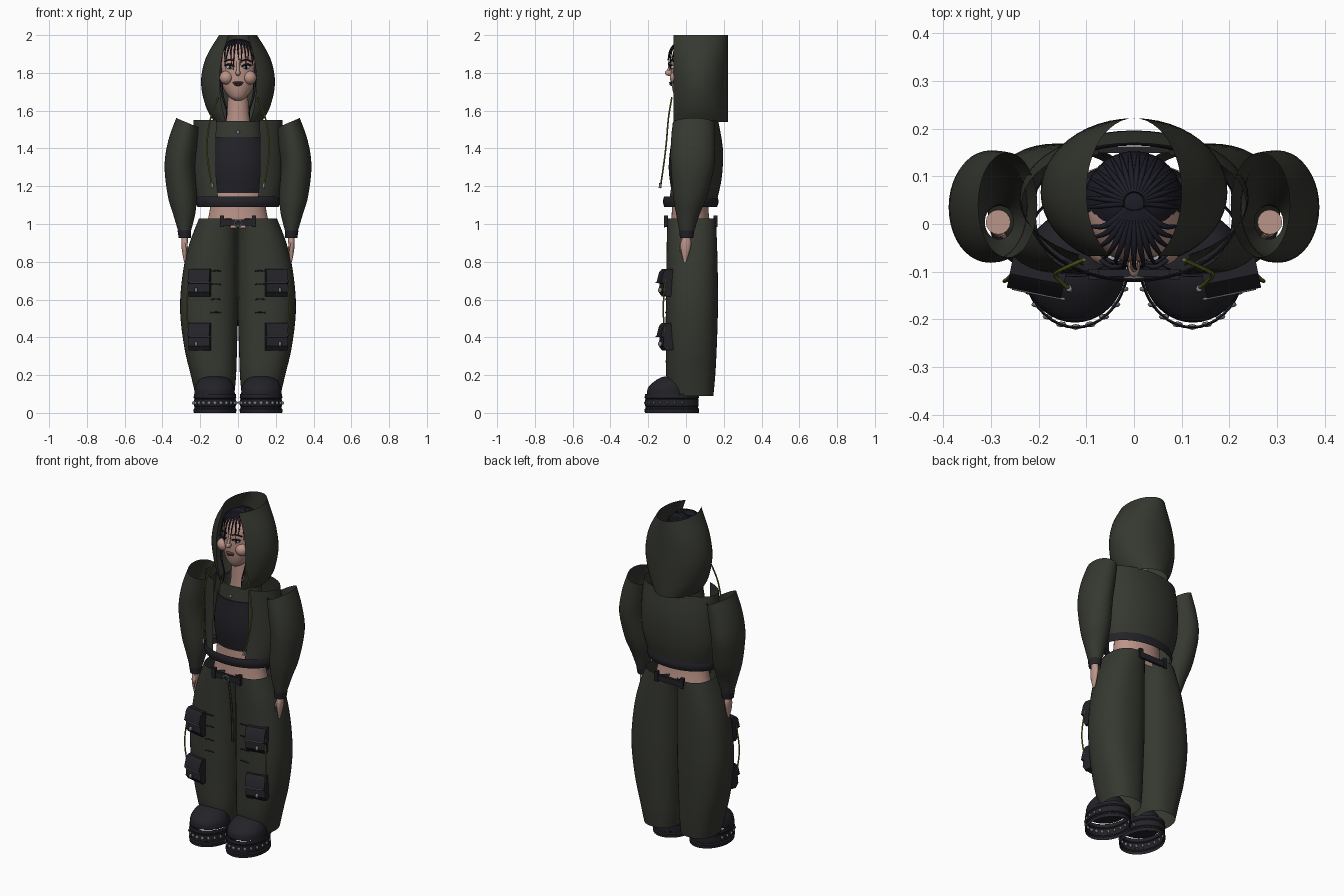
import bpy, math
from mathutils import Vector

if "Cube" in bpy.data.objects:
    bpy.data.objects.remove(bpy.data.objects["Cube"])

def mat(name, c):
    m = bpy.data.materials.new(name)
    m.diffuse_color = (*c, 1)
    m.use_nodes = True
    m.node_tree.nodes["Principled BSDF"].inputs["Base Color"].default_value = m.diffuse_color
    return m

OLIVE = mat("olive_cloth", (0.036, 0.039, 0.03))
DARK = mat("dark_cloth", (0.016, 0.016, 0.021))
HAIR = mat("hair", (0.012, 0.012, 0.02))
SKIN = mat("skin", (0.5, 0.3, 0.25))
LIP = mat("lips", (0.12, 0.05, 0.05))
CORD = mat("green_cord", (0.13, 0.15, 0.02))
METAL = mat("metal", (0.2, 0.2, 0.22))
WHITE = mat("eye_white", (0.6, 0.6, 0.6))

def mesh(name, verts, faces, m, angle=40):
    me = bpy.data.meshes.new(name)
    me.from_pydata(verts, [], faces)
    ob = bpy.data.objects.new(name, me)
    bpy.context.collection.objects.link(ob)
    me.materials.append(m)
    smooth(ob, angle)
    return ob

def smooth(ob, angle=40):
    bpy.ops.object.select_all(action='DESELECT')
    ob.select_set(True)
    bpy.context.view_layer.objects.active = ob
    bpy.ops.object.shade_smooth_by_angle(angle=math.radians(angle))

def spline(pts, sub):
    out = []
    for i in range(len(pts) - 1):
        a, b = pts[max(i - 1, 0)], pts[i]
        c, d = pts[i + 1], pts[min(i + 2, len(pts) - 1)]
        for k in range(sub):
            t = k / sub
            out.append([q + .5 * t * (r - p + t * (2 * p - 5 * q + 4 * r - s + t * (3 * (q - r) + s - p)))
                        for p, q, r, s in zip(a, b, c, d)])
    return out + [list(pts[-1])]

def tube(name, secs, m, gap=0, n=40, sub=4, power=1, caps=False, side=1, slope=0, angle=40):
    """Loft of ellipses (z, cx, cy, rx, ry); gap = half opening in degrees at the front."""
    rows = spline(secs, sub)
    g = math.radians(gap)
    cols = n + 1 if gap else n
    verts, faces = [], []
    for j, (z, cx, cy, rx, ry) in enumerate(rows):
        tilt = slope * max(0, 1 - j / (2 * sub))
        for i in range(cols):
            a = g + (2 * math.pi - 2 * g) * i / n
            s, c = math.sin(a), math.cos(a)
            dx = rx * math.copysign(abs(s) ** power, s)
            dy = -ry * math.copysign(abs(c) ** power, c)
            verts.append((side * (cx + dx), cy + dy, z + tilt * dx))
    for j in range(len(rows) - 1):
        for i in range(n):
            k = (i + 1) % cols
            q = (j * cols + i, j * cols + k, (j + 1) * cols + k, (j + 1) * cols + i)
            faces.append(q if (rows[0][0] < rows[-1][0]) == (side > 0) else q[::-1])
    if caps:
        faces += [tuple(range(cols)), tuple(range((len(rows) - 1) * cols, len(rows) * cols))]
    return mesh(name, verts, faces, m, angle)

def ball(name, loc, scale, m, seg=24):
    bpy.ops.mesh.primitive_uv_sphere_add(segments=seg, ring_count=seg // 2, location=loc)
    ob = bpy.context.object
    ob.name, ob.scale = name, scale
    ob.data.materials.append(m)
    smooth(ob, 60)
    return ob

def box(name, loc, size, m, rz=0):
    bpy.ops.mesh.primitive_cube_add(size=1, location=loc, rotation=(0, 0, rz))
    ob = bpy.context.object
    ob.name, ob.scale = name, size
    ob.data.materials.append(m)
    return ob

def strand(name, pts, r, m, taper=False):
    cu = bpy.data.curves.new(name, 'CURVE')
    cu.dimensions, cu.bevel_depth, cu.bevel_resolution, cu.use_fill_caps = '3D', r, 2, True
    p = spline(pts, 5)
    sp = cu.splines.new('POLY')
    sp.points.add(len(p) - 1)
    for i, co in enumerate(p):
        sp.points[i].co = (*co, 1)
        sp.points[i].radius = 1 - .85 * i / (len(p) - 1) if taper else 1
    cu.materials.append(m)
    ob = bpy.data.objects.new(name, cu)
    bpy.context.collection.objects.link(ob)

# hood: open shell with constant depth
tube("hood", [(1.54, 0, .067, .125, .155), (1.62, 0, .067, .17, .155), (1.75, 0, .067, .196, .155),
              (1.88, 0, .067, .17, .155), (2.0, 0, .067, .1, .155)], OLIVE, gap=30)

# cropped jacket with open front, hem band, yoke
tube("jacket_body", [(1.13, 0, .03, .215, .135), (1.25, 0, .05, .238, .14), (1.4, 0, .055, .24, .14),
                     (1.55, 0, .045, .235, .125)], OLIVE, gap=29)
tube("jacket_hem", [(1.09, 0, .025, .215, .14), (1.117, 0, .025, .222, .147), (1.145, 0, .025, .217, .142)], DARK)
tube("chest_yoke", [(1.45, 0, .02, .13, .09), (1.545, 0, .03, .12, .09)], OLIVE)
ball("pendant", (0, -.072, 1.485), (.01, .005, .01), METAL, 12)

# torso, crop top, neck
tube("waist", [(.98, 0, .025, .17, .105), (1.07, 0, .022, .15, .097), (1.17, 0, .022, .14, .095)], SKIN)
tube("crop_top", [(1.165, 0, .025, .145, .1), (1.3, 0, .02, .155, .112), (1.46, 0, .025, .14, .1)], DARK, caps=True)
tube("neck", [(1.46, 0, .04, .085, .065), (1.55, 0, .035, .062, .055), (1.7, 0, .03, .052, .05)], SKIN)

# head and hair
tube("head", [(1.655, 0, -.015, .02, .025), (1.675, 0, -.01, .048, .05), (1.73, 0, .01, .082, .085),
              (1.82, 0, .02, .1, .1), (1.9, 0, .025, .09, .095), (1.955, 0, .03, .045, .05)], SKIN, caps=True)
ball("hair_cap", (0, .045, 1.83), (.105, .108, .145), HAIR, 32)
ball("nose", (0, -.088, 1.80), (.013, .024, .016), SKIN, 16)
strand("nose_bridge", [(0, -.077, 1.86), (0, -.085, 1.83), (0, -.096, 1.805)], .008, SKIN)
ball("upper_lip", (0, -.076, 1.748), (.028, .014, .007), LIP, 16)
ball("lower_lip", (0, -.074, 1.738), (.022, .014, .007), LIP, 16)
for i in range(13):
    t = (i - 6) / 6
    x = .095 * math.sin(t * 1.3)
    y = .025 - .115 * math.cos(t * 1.3)
    strand("bang_strand", [(x * .15, .03, 1.972), (x * .65, y * .55, 1.957), (x * .95, y * .95, 1.915),
                           (x + .006 * (-1) ** i, y - .006, 1.865 - .025 * (i % 3))], .009, HAIR, True)
for i in range(18):
    a = math.pi * (i - .5) / 16
    c, s = math.cos(a), math.sin(a)
    strand("crown_strand", [(.02 * c, .045 + .02 * s, 1.972), (.07 * c, .045 + .075 * s, 1.937),
                            (.1 * c, .045 + .105 * s, 1.86), (.1 * c, .045 + .1 * s, 1.76)], .007, HAIR, True)

for s in (1, -1):
    tag = "_right" if s > 0 else "_left"
    # face details
    ball("cheek" + tag, (s * .062, -.05, 1.775), (.036, .036, .036), SKIN)
    ball("eye" + tag, (s * .042, -.068, 1.83), (.02, .012, .011), WHITE, 16)
    ball("iris" + tag, (s * .042, -.077, 1.83), (.009, .005, .009), HAIR, 12)
    strand("eyelash" + tag, [(s * .02, -.083, 1.835), (s * .045, -.09, 1.845), (s * .07, -.075, 1.84)], .005, HAIR)
    strand("eyebrow" + tag, [(s * .02, -.08, 1.863), (s * .045, -.08, 1.87), (s * .072, -.062, 1.86)], .004, HAIR)
    strand("side_lock" + tag, [(s * .09, -.02, 1.85), (s * .085, -.04, 1.7), (s * .06, -.045, 1.6),
                               (s * .065, -.06, 1.54)], .009, HAIR, True)

    # balloon sleeve, cuff, hand
    tube("sleeve" + tag, [(1.535, .265, .04, .062, .11), (1.43, .29, .037, .078, .117), (1.31, .307, .035, .082, .115),
                          (1.15, .295, .022, .077, .09), (1.05, .285, .01, .058, .062),
                          (.95, .283, .004, .03, .036)], OLIVE, side=s, slope=.42)
    tube("cuff" + tag, [(.965, .284, .004, .036, .04), (.925, .282, .003, .032, .035)], DARK, side=s, sub=1)
    tube("hand" + tag, [(1.1, .285, .004, .026, .026), (.94, .282, .002, .018, .022), (.9, .283, 0, .017, .028),
                        (.86, .283, -.003, .014, .024), (.8, .281, -.006, .005, .007)], SKIN, side=s, n=16, caps=True)
    strand("thumb" + tag, [(s * .278, -.018, .91), (s * .27, -.03, .875), (s * .268, -.03, .845)], .008, SKIN, True)

    # hood drawcord with metal tip
    strand("hood_cord" + tag, [(s * .105, -.075, 1.67), (s * .145, -.093, 1.56), (s * .165, -.105, 1.42),
                               (s * .155, -.12, 1.3), (s * .137, -.135, 1.2)], .0045, CORD)
    strand("cord_tip" + tag, [(s * .137, -.135, 1.215), (s * .135, -.138, 1.19)], .007, METAL)

    # wide trouser leg
    tube("trouser_leg" + tag, [(1.03, .103, .03, .103, .128), (.9, .128, .031, .128, .133), (.75, .145, .032, .146, .136),
                               (.55, .153, .031, .154, .138), (.35, .145, .028, .14, .135), (.2, .13, .025, .12, .13),
                               (.09, .122, .03, .102, .115)], OLIVE, side=s, power=.85)
    # belt loops
    for y in (-.105, .156):
        box("belt_loop" + tag, (s * .085, y, 1.015), (.022, .022, .06), DARK)

    # cargo pockets: side profile extruded across the thigh
    for z in (.69, .405):
        prof = [(.03, .072), (-.02, .072), (-.036, .055), (-.05, .0), (-.033, -.005), (-.038, -.05), (-.02, -.075), (.03, -.07)]
        verts = [(x, y, h) for x in (-.058, .058) for y, h in prof]
        k = len(prof)
        faces = [(i, (i + 1) % k, (i + 1) % k + k, i + k) for i in range(k)]
        faces += [tuple(range(k))[::-1], tuple(range(k, 2 * k))]
        ob = mesh("cargo_pocket" + tag, verts, faces, DARK, 35)
        ob.location, ob.rotation_euler = (s * .2, -.096, z), (0, 0, s * .2)
        strand("pocket_piping" + tag, [(s * .145, -.158, z), (s * .2, -.147, z), (s * .256, -.135, z)], .003, METAL)
        ball("pocket_toggle" + tag, (s * .222, -.137, z - .04), (.009, .012, .014), METAL, 10)
    # thigh creases and dangling side cords
    for z in (.75, .68, .6, .53):
        strand("thigh_strap" + tag, [(s * .09, -.105, z), (s * .115, -.108, z + .003), (s * .145, -.107, z)], .003, DARK)
    strand("leg_cord" + tag, [(s * .25, -.1, .76), (s * .265, -.115, .65), (s * .272, -.12, .55),
                              (s * .262, -.115, .45), (s * .245, -.1, .38)], .004, CORD)

    # shoe: hollow platform ring with ridges, toe dome, studs
    ring = [(z, .122, -.075, .108 + d, .139 + d) for z, d in
            ((0, .004), (.02, .006), (.026, 0), (.034, 0), (.036, .003), (.07, .003), (.074, 0), (.08, .005), (.1, .003))]
    tube("platform_sole" + tag, ring, DARK, side=s, sub=1, angle=25)
    tube("toe_cap" + tag, [(.1, .124, -.09, .107, .117), (.135, .124, -.088, .104, .112), (.17, .124, -.078, .085, .085),
                           (.19, .124, -.07, .055, .055), (.197, .124, -.065, .01, .01)], DARK, side=s, caps=True)
    for i in range(-7, 8):
        a = i * .28
        ball("sole_stud" + tag, (s * (.122 + .111 * math.sin(a)), -.075 - .141 * math.cos(a), .053), (.011, .006, .01), METAL, 8)

# belt with ring buckle
box("belt_front", (0, -.103, 1.008), (.17, .014, .034), DARK)
box("belt_back", (0, .156, 1.008), (.17, .014, .034), DARK)
bpy.ops.mesh.primitive_torus_add(major_radius=.018, minor_radius=.004, location=(0, -.113, 1.003),
                                 rotation=(math.pi / 2, 0, 0), major_segments=20, minor_segments=8)
bpy.context.object.name = "belt_buckle"
bpy.context.object.data.materials.append(METAL)
strand("fly_seam", [(0, -.09, .98), (0, -.06, .8), (0, -.05, .6)], .006, OLIVE)
